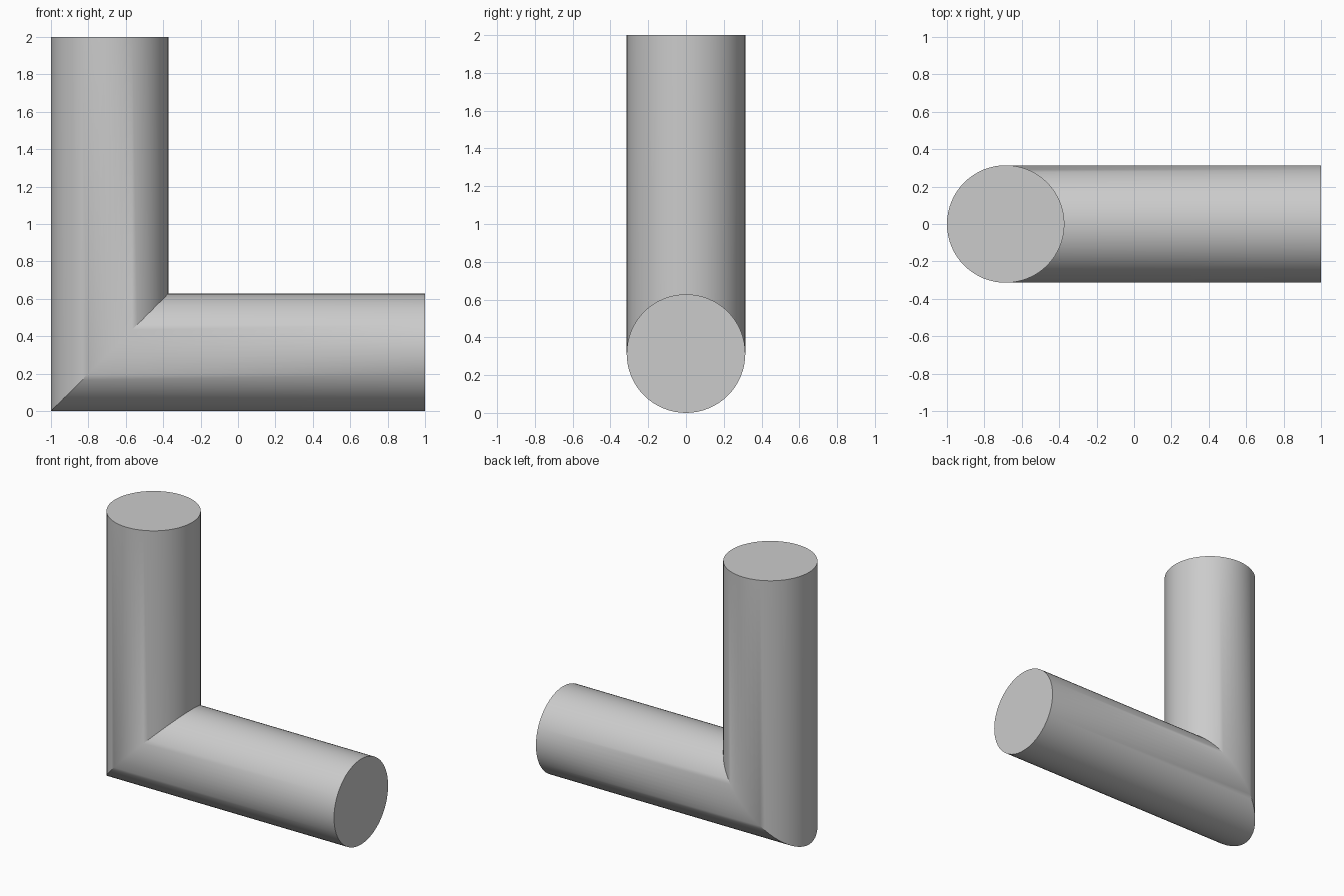
import bpy, bmesh, math

cube = bpy.data.objects.get("Cube")
if cube:
    bpy.data.objects.remove(cube, do_unlink=True)

RADIUS = 0.314
SEGMENTS = 64
AXIS_X = RADIUS - 1      # axis of the upright arm
AXIS_Z = RADIUS          # axis of the level arm

grey = bpy.data.materials.new("plain_grey")
grey.use_nodes = True
colour = (0.6, 0.6, 0.6, 1)
grey.diffuse_color = colour
grey.node_tree.nodes["Principled BSDF"].inputs["Base Color"].default_value = colour

bm = bmesh.new()


def ring(place):
    """One loop of the tube; place maps the in-plane offset u to (x, z)."""
    verts = []
    for i in range(SEGMENTS):
        a = math.tau * i / SEGMENTS
        x, z = place(RADIUS * math.cos(a))
        verts.append(bm.verts.new((x, RADIUS * math.sin(a), z)))
    return verts


# Rings: open top, 45 degree mitre, far end of the level arm
top = ring(lambda u: (AXIS_X + u, 2))
mitre = ring(lambda u: (AXIS_X + u, AXIS_Z + u))
end = ring(lambda u: (1, AXIS_Z + u))

# Tube walls
for a, b in ((top, mitre), (mitre, end)):
    for i in range(SEGMENTS):
        j = (i + 1) % SEGMENTS
        bm.faces.new((a[i], a[j], b[j], b[i]))

# Flat end caps
bm.faces.new(top)
bm.faces.new(end)
bmesh.ops.recalc_face_normals(bm, faces=bm.faces[:])

mesh = bpy.data.meshes.new("elbow_pipe")
bm.to_mesh(mesh)
bm.free()
mesh.materials.append(grey)
pipe = bpy.data.objects.new("elbow_pipe", mesh)
bpy.context.collection.objects.link(pipe)

# Smooth walls with crisp caps and mitre
bpy.ops.object.select_all(action="DESELECT")
pipe.select_set(True)
bpy.context.view_layer.objects.active = pipe
bpy.ops.object.shade_smooth_by_angle(angle=math.radians(30))
